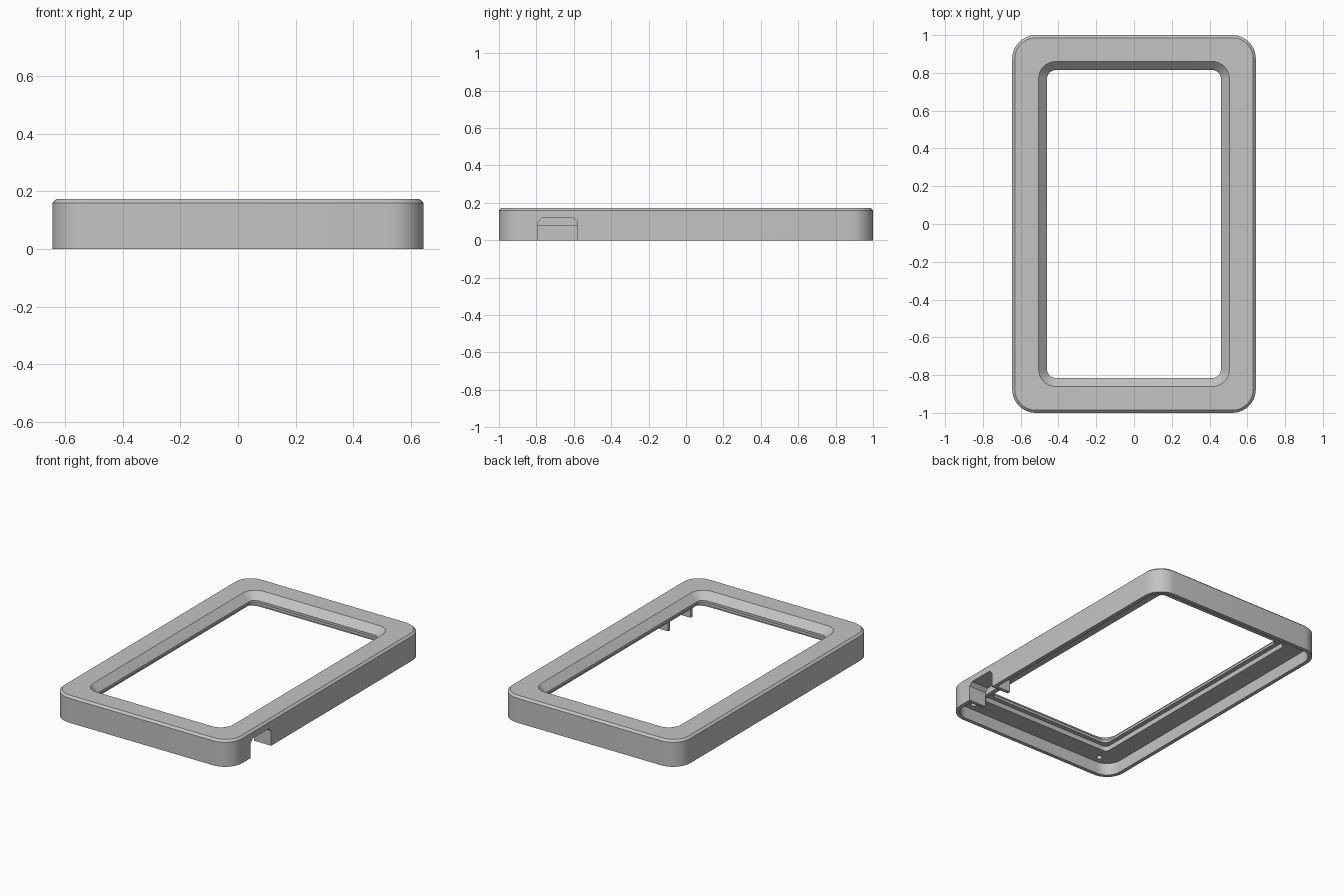
import bpy, bmesh, math

cube = bpy.data.objects.get("Cube")
if cube:
    bpy.data.objects.remove(cube, do_unlink=True)

grey = bpy.data.materials.new("plain grey")
grey.use_nodes = True
colour = (0.55, 0.55, 0.55, 1)
grey.diffuse_color = colour
grey.node_tree.nodes["Principled BSDF"].inputs["Base Color"].default_value = colour

HX, HY, TOP = 0.645, 1.0, 0.173
CEILING, WALL = 0.08, 0.025
NOTCH_Y0, NOTCH_Y1, NOTCH_X = -0.79, -0.58, 0.52


def finish(name, bm):
    bmesh.ops.recalc_face_normals(bm, faces=bm.faces)
    mesh = bpy.data.meshes.new(name)
    bm.to_mesh(mesh)
    bm.free()
    obj = bpy.data.objects.new(name, mesh)
    bpy.context.collection.objects.link(obj)
    mesh.materials.append(grey)
    return obj


def rounded_loop(bm, hx, hy, r, z, steps=10):
    """Rounded rectangle of vertices, same count for every size."""
    verts = []
    for corner, (sx, sy) in enumerate([(1, 1), (-1, 1), (-1, -1), (1, -1)]):
        for i in range(steps + 1):
            a = math.radians(90) * (corner + i / steps)
            verts.append(bm.verts.new((sx * (hx - r) + r * math.cos(a),
                                       sy * (hy - r) + r * math.sin(a), z)))
    return verts


def box(name, x0, x1, y0, y1, z0, z1):
    bm = bmesh.new()
    bmesh.ops.create_cube(bm, size=1)
    for v in bm.verts:
        v.co = ((x0, x1)[v.co.x > 0], (y0, y1)[v.co.y > 0], (z0, z1)[v.co.z > 0])
    return finish(name, bm)


def cut(target, cutter):
    cutter.hide_render = True
    mod = target.modifiers.new("cut", 'BOOLEAN')
    mod.operation, mod.solver, mod.object = 'DIFFERENCE', 'EXACT', cutter
    bpy.context.view_layer.objects.active = target
    bpy.ops.object.modifier_apply(modifier=mod.name)
    bpy.data.objects.remove(cutter, do_unlink=True)


# Frame: cross-section as (inset from the outside, corner radius, height)
section = [(0, 0.125, 0), (0, 0.125, 0.16), (0.014, 0.111, TOP),
           (0.14, 0.09, TOP), (0.185, 0.045, 0.128), (0.185, 0.045, 0.112),
           (0.155, 0.03, 0.112), (0.155, 0.03, CEILING),
           (WALL, 0.1, CEILING), (WALL, 0.1, 0)]
bm = bmesh.new()
loops = [rounded_loop(bm, HX - d, HY - d, r, z) for d, r, z in section]
for a, b in zip(loops, loops[1:] + loops[:1]):
    for i in range(len(a)):
        j = (i + 1) % len(a)
        bm.faces.new((a[i], a[j], b[j], b[i]))
frame = finish("frame", bm)

# Cable notch through the side wall, with chamfered upper corners
bm = bmesh.new()
c, z = 0.022, 0.12
profile = [(NOTCH_Y0, -0.05), (NOTCH_Y1, -0.05), (NOTCH_Y1, z - c),
           (NOTCH_Y1 - c, z), (NOTCH_Y0 + c, z), (NOTCH_Y0, z - c)]
face = bm.faces.new([bm.verts.new((NOTCH_X, y, h)) for y, h in profile])
new = bmesh.ops.extrude_face_region(bm, geom=[face])["geom"]
bmesh.ops.translate(bm, vec=(0.2, 0, 0),
                    verts=[v for v in new if isinstance(v, bmesh.types.BMVert)])
cut(frame, finish("notch_cutter", bm))

# Blind pin holes under the corners
for sx in (-1, 1):
    for sy in (-1, 1):
        bpy.ops.mesh.primitive_cylinder_add(vertices=20, radius=0.018, depth=0.06,
                                            location=(sx * 0.5, sy * 0.925, CEILING))
        cut(frame, bpy.context.object)

# Guide walls on either side of the notch
for name, y0, y1 in (("front_guide", NOTCH_Y0 - 0.022, NOTCH_Y0),
                     ("rear_guide", NOTCH_Y1, NOTCH_Y1 + 0.022)):
    box(name, NOTCH_X, HX - WALL / 2, y0, y1, 0, CEILING + 0.005)

# Smooth rounded corners, crisp edges elsewhere
bpy.ops.object.select_all(action='DESELECT')
frame.select_set(True)
bpy.context.view_layer.objects.active = frame
bpy.ops.object.shade_smooth_by_angle(angle=math.radians(25))
